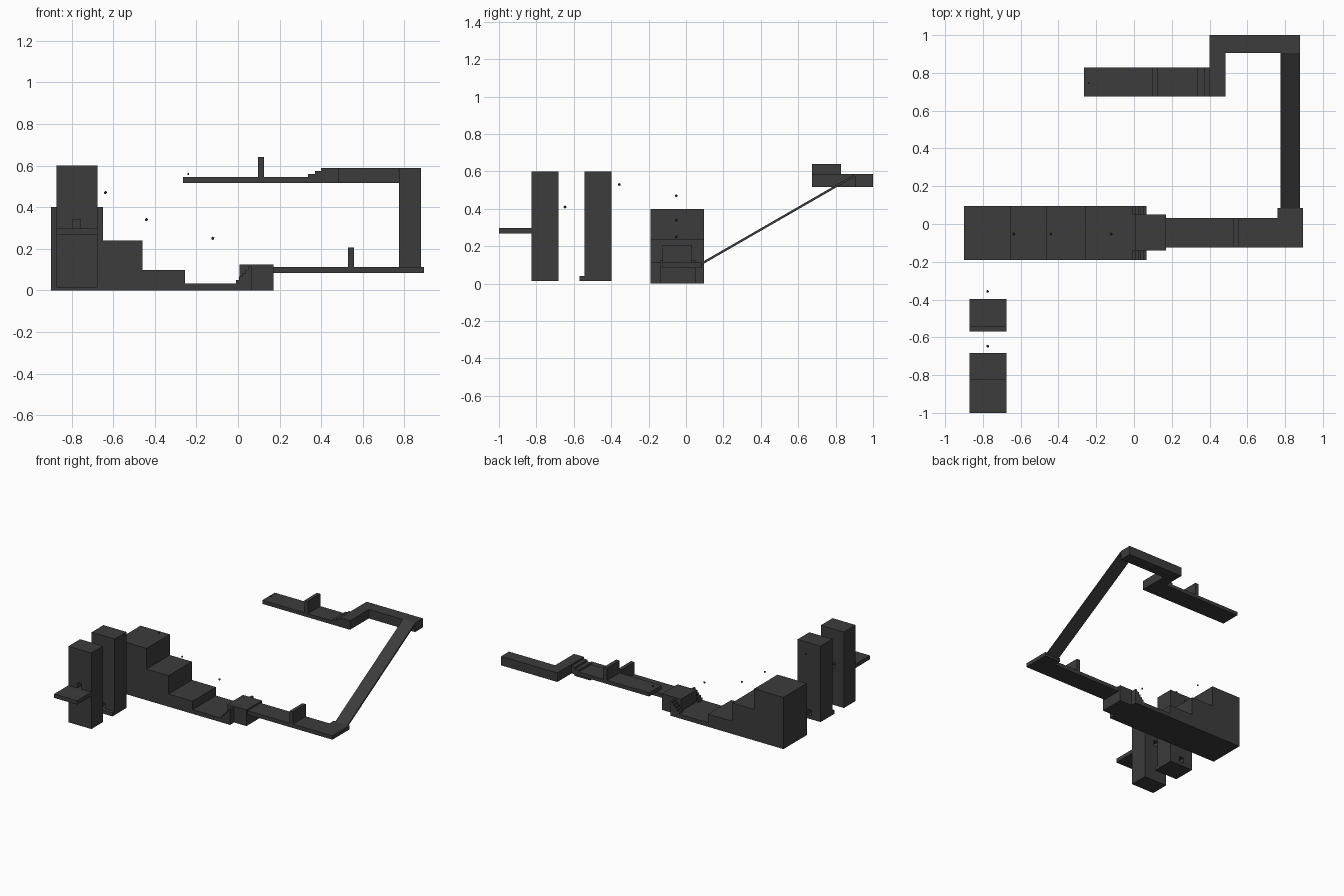
import bpy, bmesh, math
from mathutils import Vector

if "Cube" in bpy.data.objects:
    bpy.data.objects.remove(bpy.data.objects["Cube"])

mat = bpy.data.materials.new("dark_grey")
mat.diffuse_color = (0.045, 0.045, 0.045, 1)
mat.use_nodes = True
mat.node_tree.nodes["Principled BSDF"].inputs["Base Color"].default_value = mat.diffuse_color


def add_object(name, bm):
    bmesh.ops.recalc_face_normals(bm, faces=bm.faces)
    me = bpy.data.meshes.new(name)
    bm.to_mesh(me)
    bm.free()
    me.materials.append(mat)
    ob = bpy.data.objects.new(name, me)
    bpy.context.collection.objects.link(ob)
    return ob


def extrude(name, points, direction):
    """Closed polygon pushed along a direction."""
    bm = bmesh.new()
    face = bm.faces.new([bm.verts.new(p) for p in points])
    new = bmesh.ops.extrude_face_region(bm, geom=[face], use_keep_orig=True)["geom"]
    verts = [g for g in new if isinstance(g, bmesh.types.BMVert)]
    bmesh.ops.translate(bm, verts=verts, vec=Vector(direction))
    return add_object(name, bm)


def box(name, x, y, z):
    pts = [(x[0], y[0], z[0]), (x[1], y[0], z[0]), (x[1], y[1], z[0]), (x[0], y[1], z[0])]
    return extrude(name, pts, (0, 0, z[1] - z[0]))


def side_profile(name, xz, y0, y1):
    return extrude(name, [(x, y0, z) for x, z in xz], (0, y1 - y0, 0))


def plan(name, xy, z0, z1):
    return extrude(name, [(x, y, z0) for x, y in xy], (0, 0, z1 - z0))


def bead(name, pos, r=0.008):
    bm = bmesh.new()
    bmesh.ops.create_icosphere(bm, subdivisions=1, radius=r)
    bmesh.ops.translate(bm, verts=bm.verts, vec=Vector(pos))
    return add_object(name, bm)


# Large stepped base descending to the right
side_profile("large_steps", [(-0.9, 0), (0.065, 0), (0.065, 0.032), (-0.255, 0.032),
             (-0.255, 0.098), (-0.46, 0.098), (-0.46, 0.24), (-0.65, 0.24),
             (-0.65, 0.4), (-0.9, 0.4)], -0.19, 0.095)

# Raised block with a small flight of steps on each side
box("raised_block", (0.008, 0.17), (-0.14, 0.05), (0, 0.125))
flight = [(0.065, 0.03), (-0.01, 0.03)]
for i in range(5):
    flight += [(-0.01 + 0.015 * i, 0.05 + 0.016 * i), (0.005 + 0.015 * i, 0.05 + 0.016 * i)]
for side, y0, y1 in (("front", -0.19, -0.14), ("back", 0.05, 0.095)):
    side_profile("small_steps_" + side, flight, y0, y1)

# Lower walkway with its corner landing and hurdle
plan("lower_walkway", [(0.17, -0.125), (0.895, -0.125), (0.895, 0.085), (0.76, 0.085),
     (0.76, 0.032), (0.17, 0.032)], 0.083, 0.113)
box("lower_hurdle", (0.528, 0.557), (-0.125, 0.032), (0.113, 0.207))

# Thin ramp up to the upper level
extrude("ramp", [(0.775, 0.08, 0.098), (0.775, 0.08, 0.112), (0.775, 0.905, 0.587),
        (0.775, 0.905, 0.573)], (0.105, 0, 0))

# Upper level: corner, steps down, walkway and hurdle
plan("upper_corner", [(0.4, 0.675), (0.485, 0.675), (0.485, 0.905), (0.88, 0.905),
     (0.88, 1.0), (0.4, 1.0)], 0.517, 0.587)
side_profile("upper_walkway", [(-0.265, 0.517), (0.4, 0.517), (0.4, 0.573), (0.37, 0.573),
             (0.37, 0.559), (0.337, 0.559), (0.337, 0.545), (-0.265, 0.545)], 0.675, 0.828)
box("upper_hurdle", (0.095, 0.124), (0.675, 0.828), (0.545, 0.64))
box("tiny_marker", (-0.243, -0.235), (0.74, 0.748), (0.555, 0.563))

# Two towers with a ledge in front of a small through opening
for n, y0, y1, ledge_y, lz0, lz1 in ((1, -0.542, -0.398, -0.57, 0.013, 0.04),
                                     (2, -0.826, -0.683, -1.0, 0.268, 0.298)):
    tower = box(f"tower_{n}", (-0.872, -0.675), (y0, y1), (0.013, 0.6))
    box(f"tower_ledge_{n}", (-0.872, -0.675), (ledge_y, y0), (lz0, lz1))
    cutter = box(f"opening_cutter_{n}", (-0.795, -0.758), (y0 - 0.1, y1 + 0.1), (lz1, lz1 + 0.042))
    cutter.hide_render = True
    cutter.hide_viewport = True
    mod = tower.modifiers.new("opening", "BOOLEAN")
    mod.operation = "DIFFERENCE"
    mod.solver = "EXACT"
    mod.object = cutter

# Floating beads above the steps and behind the towers
for i, p in enumerate([(-0.637, -0.053, 0.47), (-0.44, -0.053, 0.34), (-0.121, -0.053, 0.25),
                       (-0.775, -0.357, 0.53), (-0.775, -0.647, 0.41)]):
    bead(f"bead_{i + 1}", p)
